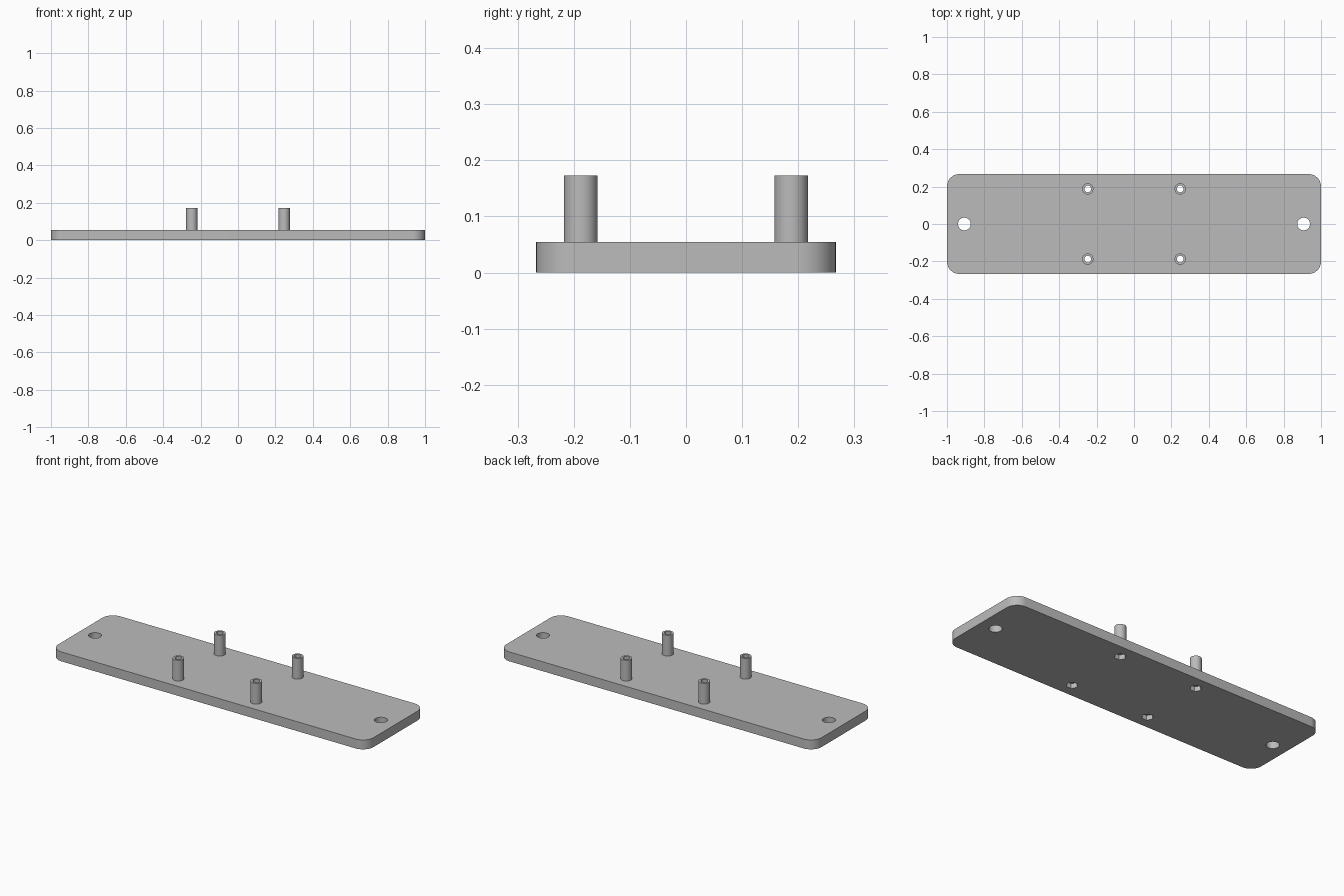
import bpy, bmesh, math
from mathutils import Matrix, Vector

default = bpy.data.objects.get("Cube")
if default:
    bpy.data.objects.remove(default, do_unlink=True)

WIDTH, DEPTH, THICK = 2.0, 0.534, 0.054
POST_X, POST_Y, POST_TOP = 0.247, 0.1875, 0.173
POST_R, BORE_R, NUT_R, NUT_DEPTH = 0.03, 0.018, 0.031, 0.027
MOUNT_X, MOUNT_R = 0.907, 0.034

grey = bpy.data.materials.new("plain grey")
grey.use_nodes = True
colour = (0.5, 0.5, 0.5, 1)
grey.diffuse_color = colour
grey.node_tree.nodes["Principled BSDF"].inputs["Base Color"].default_value = colour


def make_object(name, bm):
    bmesh.ops.recalc_face_normals(bm, faces=bm.faces)
    mesh = bpy.data.meshes.new(name)
    bm.to_mesh(mesh)
    bm.free()
    mesh.materials.append(grey)
    obj = bpy.data.objects.new(name, mesh)
    bpy.context.collection.objects.link(obj)
    return obj


def activate(obj):
    bpy.ops.object.select_all(action="DESELECT")
    obj.select_set(True)
    bpy.context.view_layer.objects.active = obj


def cut(target, x, y, radius, bottom, top, sides):
    """Subtract an upright prism from the target."""
    bm = bmesh.new()
    bmesh.ops.create_cone(bm, cap_ends=True, segments=sides, radius1=radius,
                          radius2=radius, depth=top - bottom,
                          matrix=Matrix.Translation((x, y, (bottom + top) / 2))
                          @ Matrix.Rotation(math.pi / 2, 4, "Z"))
    cutter = make_object("cutter", bm)
    cutter.hide_render = True
    mod = target.modifiers.new("cut", "BOOLEAN")
    mod.operation, mod.solver, mod.object = "DIFFERENCE", "EXACT", cutter
    activate(target)
    bpy.ops.object.modifier_apply(modifier=mod.name)
    bpy.data.objects.remove(cutter, do_unlink=True)


def smooth(obj):
    activate(obj)
    bpy.ops.object.shade_smooth_by_angle(angle=math.radians(30))


# Plate with rounded vertical corners
bm = bmesh.new()
bmesh.ops.create_cube(bm, size=1, matrix=Matrix.Translation((0, 0, THICK / 2))
                      @ Matrix.Diagonal((WIDTH, DEPTH, THICK, 1)))
uprights = [e for e in bm.edges if abs(e.verts[0].co.z - e.verts[1].co.z) > 0.01]
bmesh.ops.bevel(bm, geom=uprights, offset=0.067, offset_type="OFFSET",
                segments=12, profile=0.5, affect="EDGES")
plate = make_object("base_plate", bm)

# Mounting holes at both ends
for side in (-1, 1):
    cut(plate, side * MOUNT_X, 0, MOUNT_R, -0.1, 0.1, 48)

# Hollow posts, with a bore and a hexagonal nut recess below each
for sx, x_name in ((-1, "right"), (1, "left")):
    for sy, y_name in ((-1, "front"), (1, "back")):
        x, y = sx * POST_X, sy * POST_Y
        cut(plate, x, y, BORE_R, -0.1, 0.1, 32)
        cut(plate, x, y, NUT_R, -0.1, NUT_DEPTH, 6)
        bm = bmesh.new()
        profile = [(POST_R, THICK), (POST_R, POST_TOP), (BORE_R, POST_TOP), (BORE_R, THICK)]
        verts = [bm.verts.new((r, 0, z)) for r, z in profile]
        edges = [bm.edges.new(pair) for pair in zip(verts, verts[1:])]
        bmesh.ops.spin(bm, geom=verts + edges, cent=(0, 0, 0), axis=(0, 0, 1),
                       angle=math.tau, steps=32, use_merge=True)
        bmesh.ops.remove_doubles(bm, verts=bm.verts, dist=0.0001)
        bmesh.ops.translate(bm, verts=bm.verts, vec=Vector((x, y, 0)))
        smooth(make_object(f"{y_name}_{x_name}_post", bm))

smooth(plate)
